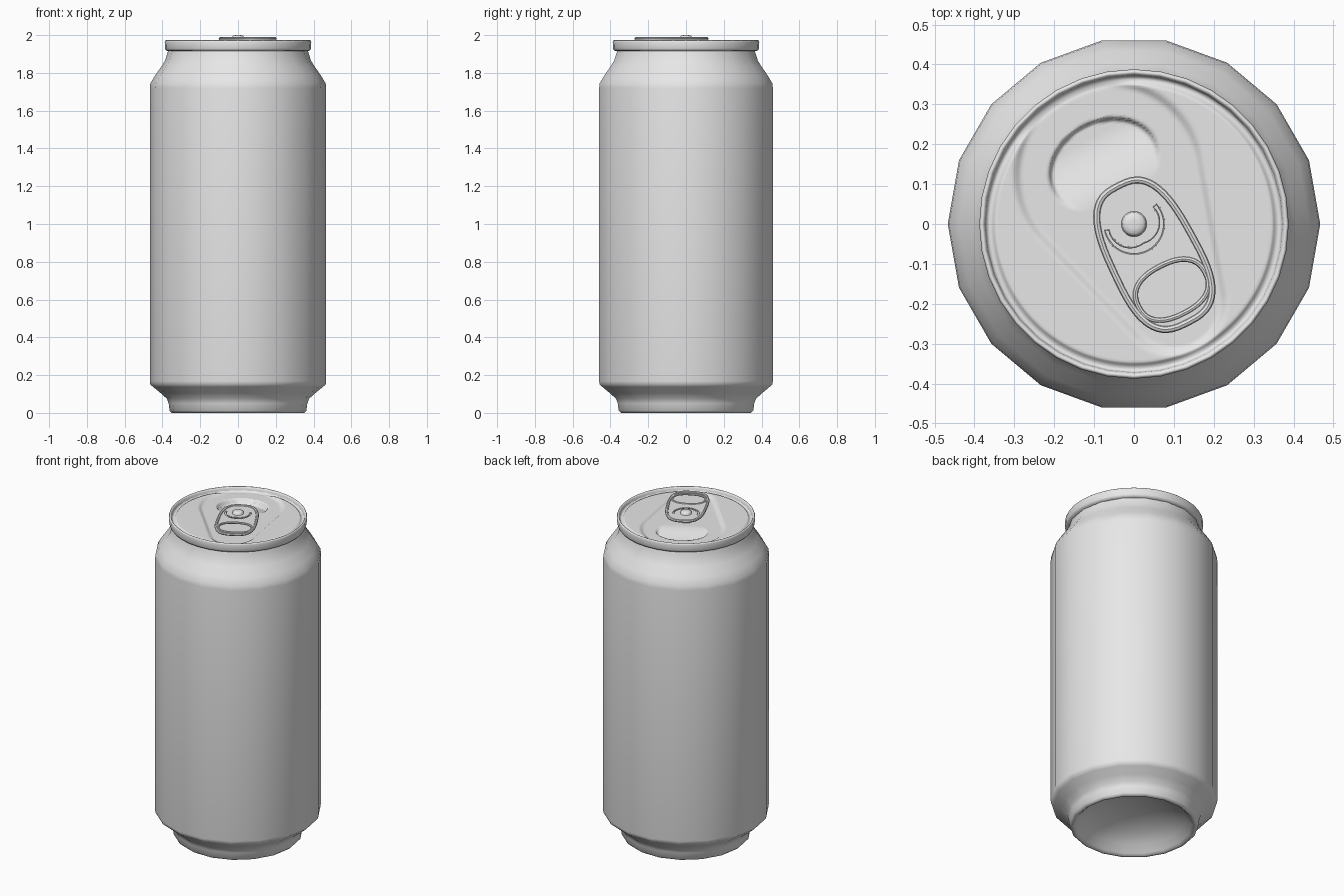
import bpy
import bmesh
import math
from mathutils import Matrix, Vector

cube = bpy.data.objects.get("Cube")
if cube:
    bpy.data.objects.remove(cube, do_unlink=True)

metal = bpy.data.materials.new("light_grey_metal")
metal.use_nodes = True
metal.diffuse_color = (0.8, 0.8, 0.8, 1)
metal.node_tree.nodes["Principled BSDF"].inputs["Base Color"].default_value = (0.8, 0.8, 0.8, 1)

TURN = math.radians(27)          # the lid details are turned about the can axis
TO_LID = Matrix.Rotation(-TURN, 3, "Z")


def finish(obj, angle):
    """Give the object its material and smooth shading."""
    obj.data.materials.clear()
    obj.data.materials.append(metal)
    bpy.ops.object.select_all(action="DESELECT")
    obj.select_set(True)
    bpy.context.view_layer.objects.active = obj
    if obj.type == "CURVE":
        bpy.ops.object.convert(target="MESH")
        obj = bpy.context.view_layer.objects.active
    bpy.ops.object.shade_smooth_by_angle(angle=math.radians(angle))
    return obj


def revolve(name, profile, sides, angle=60, sink=None):
    """Turn an (r, z) profile about the can axis; sink lowers points."""
    bm = bmesh.new()
    rings = []
    for r, z in profile:
        ring = []
        for j in range(sides):
            a = math.tau * j / sides
            p = Vector((r * math.cos(a), r * math.sin(a), z))
            if sink:
                p.z -= sink(p)
            ring.append(bm.verts.new(p))
        rings.append(ring)
    for low, high in zip(rings, rings[1:]):
        for j in range(sides):
            k = (j + 1) % sides
            bm.faces.new((low[j], low[k], high[k], high[j]))
    bmesh.ops.remove_doubles(bm, verts=bm.verts, dist=0.00005)
    mesh = bpy.data.meshes.new(name)
    bm.to_mesh(mesh)
    bm.free()
    obj = bpy.data.objects.new(name, mesh)
    bpy.context.collection.objects.link(obj)
    return finish(obj, angle)


def outline(cx, cy, rx, ry, power, taper=0.0, count=56):
    """Rounded oblong, optionally wider towards -y."""
    pts = []
    for i in range(count):
        a = math.tau * i / count
        c, s = math.cos(a), math.sin(a)
        x = math.copysign(abs(c) ** (2 / power), c)
        y = math.copysign(abs(s) ** (2 / power), s)
        pts.append((cx + rx * x * (1 - taper * y), cy + ry * y))
    return pts


def curve(name, loops, z, bevel, extrude=0.0, flat=False):
    """Closed loops as a filled plate (flat) or as a round wire."""
    data = bpy.data.curves.new(name, "CURVE")
    data.dimensions = "2D" if flat else "3D"
    data.fill_mode = "BOTH" if flat else "FULL"
    data.bevel_depth = bevel
    data.bevel_resolution = 2
    data.extrude = extrude
    for pts in loops:
        spline = data.splines.new("POLY")
        spline.points.add(len(pts) - 1)
        for point, (x, y) in zip(spline.points, pts):
            point.co = (x, y, 0, 1)
        spline.use_cyclic_u = True
    obj = bpy.data.objects.new(name, data)
    bpy.context.collection.objects.link(obj)
    obj.location.z = z
    obj.rotation_euler.z = TURN
    return finish(obj, 40)


def smooth(t):
    t = min(max(t, 0), 1)
    return t * t * (3 - 2 * t)


def lid_sink(p):
    """Depth of the teardrop recess and of the pressed-in mouth."""
    q = TO_LID @ p
    edge = min(math.hypot(q.x, q.y - (0.139 - 0.358 * t / 16)) - (0.235 - 0.105 * t / 16)
               for t in range(17))
    recess = 0.013 * smooth((0.008 - edge) / 0.025) * smooth((0.362 - p.xy.length) / 0.015)
    oval = math.hypot(q.x / 0.14, (q.y - 0.165) / 0.11)
    mouth = 0.032 * smooth((1.03 - oval) / 0.06) * smooth((q.y - 0.08) / 0.16)
    return recess + mouth


# Can body: domed base, foot, wall, shoulder and neck
revolve("can_body", [
    (0, 0.13), (0.12, 0.12), (0.22, 0.09), (0.29, 0.05), (0.325, 0.012),
    (0.337, 0.002), (0.35, 0), (0.362, 0.012), (0.367, 0.05), (0.376, 0.075),
    (0.41, 0.105), (0.45, 0.138), (0.464, 0.15), (0.467, 0.168),
    (0.467, 1.72), (0.464, 1.745), (0.44, 1.785), (0.405, 1.835), (0.386, 1.865),
    (0.377, 1.895), (0.37, 1.915), (0.366, 1.935)], 18)

# Seamed rim around the lid
revolve("top_rim", [
    (0.366, 1.915), (0.382, 1.919), (0.386, 1.93), (0.388, 1.963), (0.386, 1.97),
    (0.382, 1.973), (0.377, 1.971), (0.373, 1.962), (0.37, 1.945)], 36)

# Lid panel with its rim groove
steps = 60
panel = [(0.346 * (1 - i / steps), 1.957) for i in range(steps + 1)]
revolve("lid_panel", [(0.372, 1.955), (0.368, 1.947), (0.362, 1.945), (0.354, 1.949),
                      (0.35, 1.955)] + panel, 180, 80, lid_sink)

# Pull tab plate with a finger hole and a crescent cut round the rivet
tab = outline(0.008, -0.089, 0.108, 0.192, 2.9, 0.06)
hole = outline(0.01, -0.19, 0.094, 0.066, 2.4)
arc = [math.radians(-90 + 105 * (i / 12 - 1)) for i in range(25)]
crescent = [(0.076 * math.cos(a), 0.076 * math.sin(a)) for a in arc]
crescent += [((0.052 + 0.012 * abs(math.cos(a))) * math.cos(a),
              (0.052 + 0.012 * abs(math.cos(a))) * math.sin(a)) for a in reversed(arc)]
curve("tab_plate", [tab, hole, crescent], 1.979, 0.001, 0.003, True)

# Rolled edges of the tab
curve("tab_edge", [tab], 1.981, 0.009)
curve("finger_hole_edge", [hole], 1.981, 0.007)
curve("crescent_edge", [crescent], 1.981, 0.003)

# Rivet holding the tab
revolve("rivet", [(0.05, 1.935), (0.048, 1.965), (0.036, 1.979), (0.031, 1.984),
                  (0.03, 1.992), (0.024, 1.998), (0.012, 2), (0, 2)], 24)
